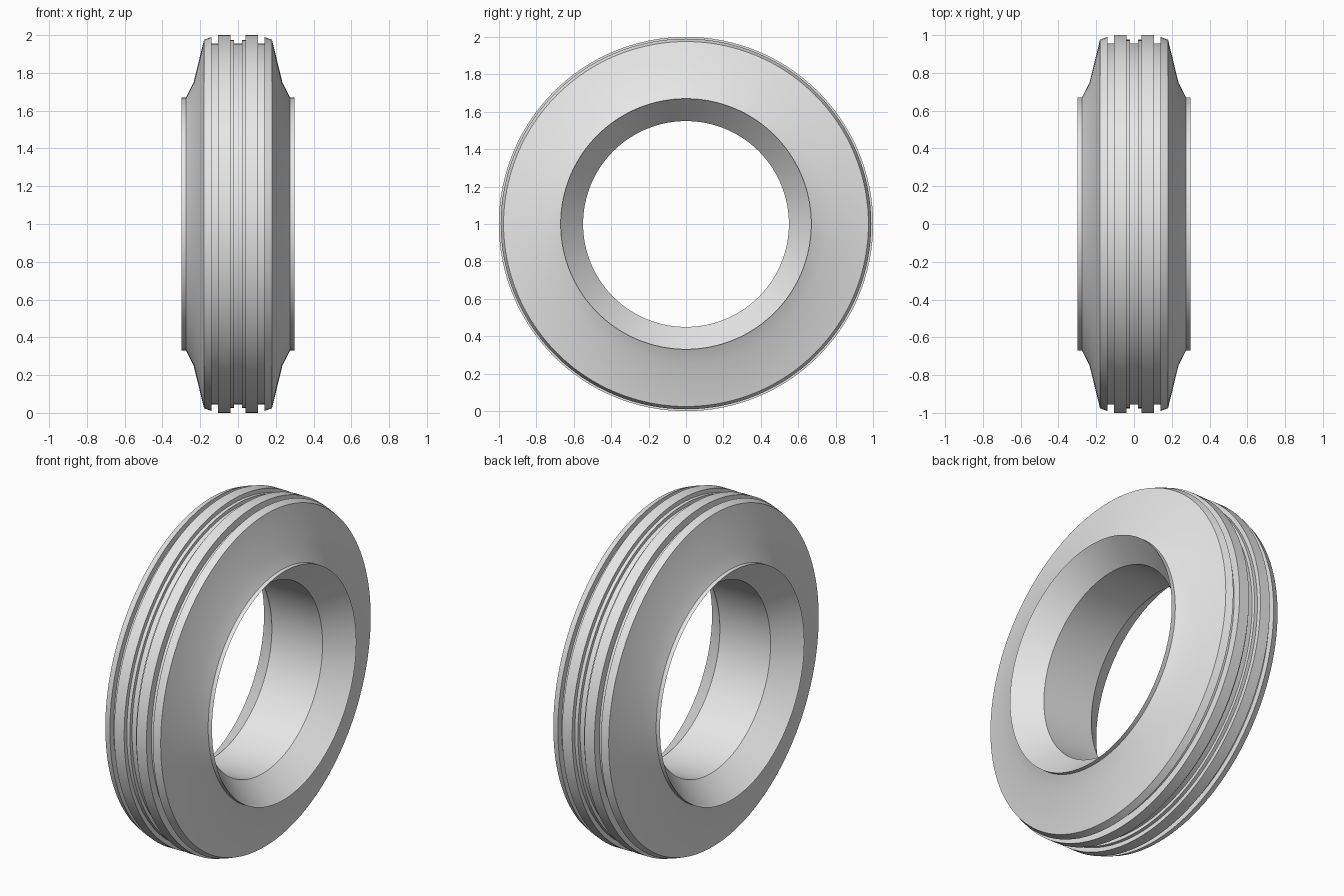
import bpy, bmesh
from math import radians, tau
from mathutils import Vector

cube = bpy.data.objects.get("Cube")
if cube:
    bpy.data.objects.remove(cube, do_unlink=True)

SEGMENTS = 128

# Flat grey rubber
rubber = bpy.data.materials.new("grey_rubber")
rubber.use_nodes = True
grey = (0.8, 0.8, 0.8, 1)
rubber.diffuse_color = grey
bsdf = next(n for n in rubber.node_tree.nodes if n.type == "BSDF_PRINCIPLED")
bsdf.inputs["Base Color"].default_value = grey

# Half cross-section (axial offset, radius), from tread centre to bore
half = [
    (0.02, 0.955), (0.02, 0.975),                  # stepped centre groove
    (0.04, 0.975), (0.04, 1.0),
    (0.105, 1.0), (0.105, 0.955),                  # main rib
    (0.14, 0.955), (0.14, 0.99),                   # outer groove
    (0.18, 0.975), (0.235, 0.75), (0.275, 0.67),   # shoulder and sidewall
    (0.30, 0.67),                                  # bead lip
    (0.165, 0.55),                                 # inner bevel down to bore
]
profile = half + [(-x, r) for x, r in reversed(half)]

# Spin the closed profile around the axle
bm = bmesh.new()
verts = [bm.verts.new((x, 0, r)) for x, r in profile]
edges = [bm.edges.new((v, verts[(i + 1) % len(verts)])) for i, v in enumerate(verts)]
bmesh.ops.spin(bm, geom=verts + edges, cent=Vector(), axis=(1, 0, 0),
               angle=tau, steps=SEGMENTS, use_duplicate=False)
bmesh.ops.remove_doubles(bm, verts=bm.verts[:], dist=0.0001)
bmesh.ops.recalc_face_normals(bm, faces=bm.faces[:])
bmesh.ops.translate(bm, verts=bm.verts[:], vec=(0, 0, 1))

mesh = bpy.data.meshes.new("tyre")
bm.to_mesh(mesh)
bm.free()
mesh.materials.append(rubber)
tyre = bpy.data.objects.new("tyre", mesh)
bpy.context.collection.objects.link(tyre)

# Smooth around the ring, crisp groove and lip edges
bpy.ops.object.select_all(action="DESELECT")
tyre.select_set(True)
bpy.context.view_layer.objects.active = tyre
bpy.ops.object.shade_smooth_by_angle(angle=radians(30))
